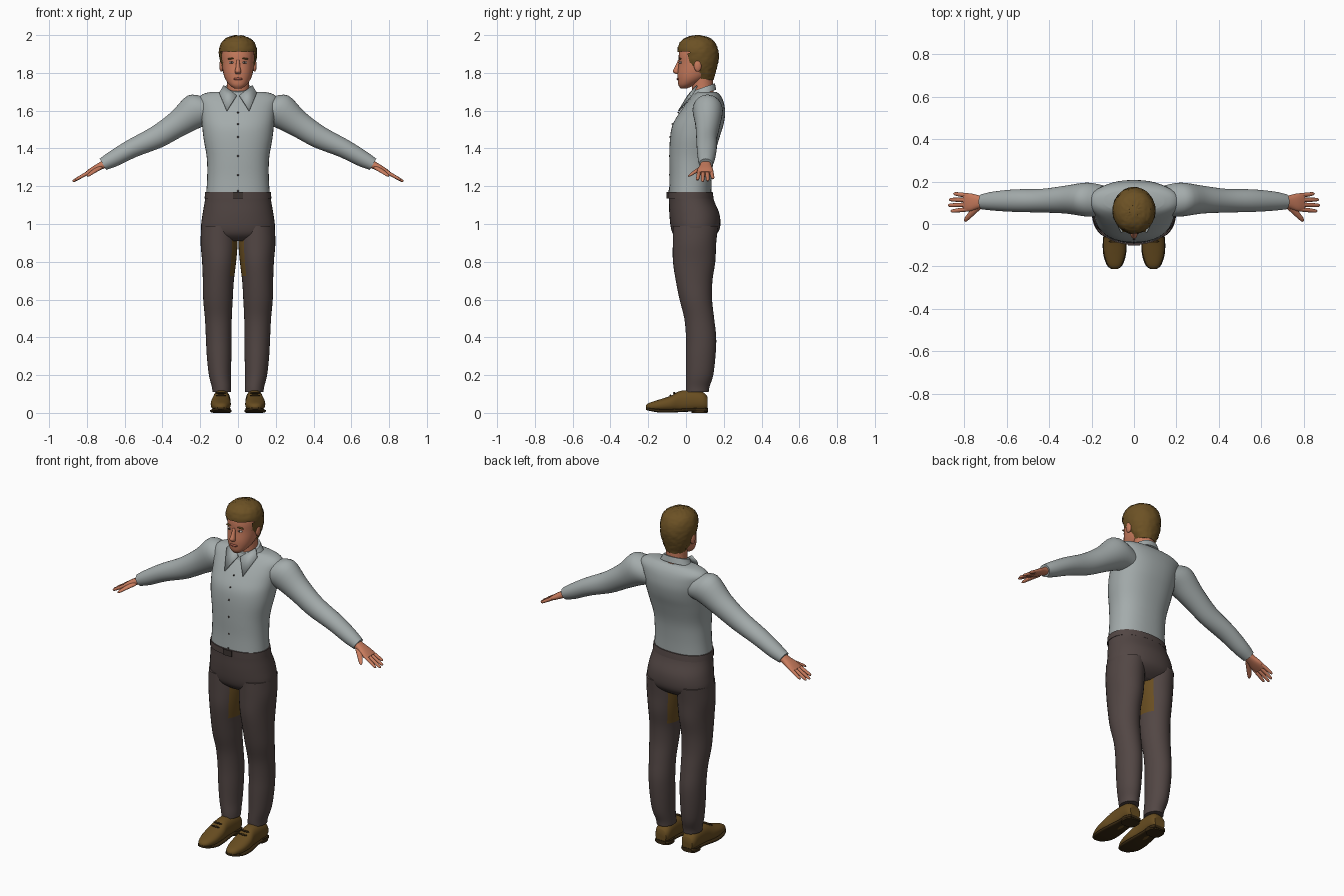
import bpy, bmesh, math, random
from mathutils import Vector, Matrix

random.seed(4)
cube = bpy.data.objects.get("Cube")
if cube:
    bpy.data.objects.remove(cube, do_unlink=True)


def material(name, rgb):
    m = bpy.data.materials.new(name)
    m.use_nodes = True
    colour = (*rgb, 1)
    m.diffuse_color = colour
    for node in m.node_tree.nodes:
        if node.type == 'BSDF_PRINCIPLED':
            node.inputs["Base Color"].default_value = colour
    return m


shirt = material("shirt grey", (.37, .41, .41))
trouser = material("trouser brown", (.085, .062, .058))
belt_mat = material("belt dark", (.045, .033, .03))
skin = material("skin", (.58, .2, .11))
lip = material("lip", (.36, .1, .065))
hair_mat = material("hair brown", (.15, .083, .018))
shoe_mat = material("shoe brown", (.14, .075, .015))
sole_mat = material("sole dark", (.04, .022, .006))
white = material("eye white", (.5, .42, .38))
dark = material("eye dark", (.03, .02, .015))

X, Y, Z = Vector((1, 0, 0)), Vector((0, 1, 0)), Vector((0, 0, 1))
parts = []


def finish(name, bm, mats, mirror=False):
    """Turn a bmesh into a named object, optionally mirrored in x."""
    mesh = bpy.data.meshes.new(name)
    bm.to_mesh(mesh)
    bm.free()
    for m in mats:
        mesh.materials.append(m)
    ob = bpy.data.objects.new(name, mesh)
    bpy.context.collection.objects.link(ob)
    if mirror:
        ob.modifiers.new("mirror", 'MIRROR').use_mirror_merge = False
    parts.append(ob)
    return ob


def smooth_rows(rows, steps):
    """Catmull-Rom curve through the cross-section rows."""
    out = []
    for i in range(len(rows) - 1):
        a, b, c, d = (rows[max(i - 1, 0)], rows[i], rows[i + 1],
                      rows[min(i + 2, len(rows) - 1)])
        for s in range(steps):
            t = s / steps
            out.append([q + t / 2 * (r - p + t * (2 * p - 5 * q + 4 * r - w
                        + t * (3 * (q - r) + w - p)))
                        for p, q, r, w in zip(a, b, c, d)])
    return out + [rows[-1]]


def loft_mesh(rows, u=X, v=Y, power=2, sides=32, steps=4):
    """Rows are x, y, z, radius along u, radius along v."""
    bm = bmesh.new()
    rings = []
    for x, y, z, ru, rv in smooth_rows(rows, steps):
        ring = []
        for k in range(sides):
            a = math.tau * k / sides
            c, s = math.cos(a), math.sin(a)
            c = math.copysign(abs(c) ** (2 / power), c)
            s = math.copysign(abs(s) ** (2 / power), s)
            ring.append(bm.verts.new(Vector((x, y, z)) + u * ru * c + v * rv * s))
        rings.append(ring)
    for lo, hi in zip(rings, rings[1:]):
        for k in range(sides):
            n = (k + 1) % sides
            bm.faces.new((lo[k], lo[n], hi[n], hi[k]))
    bm.faces.new(rings[0][::-1])
    bm.faces.new(rings[-1])
    bmesh.ops.recalc_face_normals(bm, faces=bm.faces)
    return bm


def loft(name, rows, mat, mirror=False, **kw):
    return finish(name, loft_mesh(rows, **kw), [mat], mirror)


def ball(name, loc, radii, mat, mirror=False, tilt=0):
    bm = bmesh.new()
    bmesh.ops.create_uvsphere(bm, u_segments=20, v_segments=12, radius=1)
    bm.transform(Matrix.Translation(loc) @ Matrix.Rotation(tilt, 4, 'Y')
                 @ Matrix.Diagonal((*radii, 1)))
    return finish(name, bm, [mat], mirror)


def upright(rows):
    """Centred rows given as z, y centre, half width, half depth."""
    return [(0, y, z, rx, ry) for z, y, rx, ry in rows]


# Shirt body and sleeves
body = upright([(1.165, .022, .168, .112), (1.25, .025, .163, .112),
                (1.35, .03, .165, .118), (1.45, .045, .182, .13),
                (1.52, .062, .19, .135), (1.58, .083, .197, .124),
                (1.63, .098, .205, .105), (1.665, .107, .21, .085),
                (1.688, .11, .185, .066), (1.7, .11, .14, .05)])
loft("shirt_body", body, shirt, power=2.3, sides=40)
arm_up = Vector((.5, 0, .87))
loft("sleeve", [(.14, .11, 1.6, .07, .085), (.22, .115, 1.6, .08, .092),
                (.32, .115, 1.53, .066, .07), (.43, .11, 1.46, .056, .06),
                (.56, .11, 1.4, .053, .05), (.66, .108, 1.345, .045, .043),
                (.715, .105, 1.316, .036, .034)], shirt, True, u=Y, v=arm_up)

# Collar band, collar points and buttons
loft("collar_band", [(0, .085, 1.685, .095, .075), (0, .088, 1.722, .072, .065)],
     shirt, v=Vector((0, 1, .35)))
bm = bmesh.new()
bm.faces.new([bm.verts.new(p) for p in ((.008, .008, 1.682), (.06, -.042, 1.6),
                                        (.1, .035, 1.695), (.076, .055, 1.735))])
flap = finish("collar_point", bm, [shirt], True)
flap.modifiers.new("thickness", 'SOLIDIFY').thickness = .008
for _, y, z, _, ry in body[:6]:
    ball("shirt_button", (0, y - ry, z + .01), (.005, .003, .005), belt_mat)

# Hands
loft("palm", [(.69, .105, 1.326, .026, .022), (.73, .104, 1.306, .031, .019),
              (.77, .102, 1.285, .042, .016), (.8, .102, 1.268, .041, .011)],
     skin, True, u=Y, v=arm_up, power=2.4)
for i, reach in enumerate((.862, .875, .87, .85)):
    y0, y1 = .069 + .022 * i, .061 + .027 * i
    mid = (.785 + reach) / 2
    loft("finger", [(.78, y0, 1.279, .01, .01),
                    (mid, (y0 + y1) / 2, 1.279 - .56 * (mid - .78), .01, .009),
                    (reach - .008, y1, 1.283 - .56 * (reach - .78), .008, .007),
                    (reach, y1, 1.279 - .56 * (reach - .78), .003, .003)],
         skin, True, u=Y, v=arm_up, sides=12, steps=3)
loft("thumb", [(.73, .085, 1.3, .016, .014), (.765, .05, 1.278, .014, .012),
               (.79, .023, 1.26, .01, .009), (.798, .013, 1.254, .004, .004)],
     skin, True, u=Vector((.7, .7, 0)), v=Vector((0, .3, .95)), sides=14)

# Hips, belt and buckle
loft("hips", upright([(1.17, .022, .171, .115), (1.12, .03, .176, .12),
                      (1.05, .045, .188, .133), (.98, .05, .195, .13),
                      (.94, .046, .175, .11), (.91, .042, .12, .07)]),
     trouser, power=2.2, sides=40)
loft("belt", upright([(1.135, .025, .177, .121), (1.17, .022, .174, .119)]),
     trouser, power=2.2, sides=40)
bm = bmesh.new()
bmesh.ops.create_cube(bm, size=1)
bm.transform(Matrix.Translation((0, -.096, 1.152)) @ Matrix.Diagonal((.055, .012, .034, 1)))
finish("belt_buckle", bm, [belt_mat])

# Trouser legs, with the brown patch on the inner thigh
bm = loft_mesh([(.1, .05, .99, .094, .12), (.1, .045, .9, .098, .115),
                (.1, .043, .8, .09, .112), (.104, .043, .7, .082, .097),
                (.106, .052, .6, .078, .086), (.104, .07, .5, .071, .079),
                (.102, .08, .4, .068, .08), (.1, .078, .3, .065, .078),
                (.096, .072, .2, .058, .072), (.088, .062, .14, .051, .063),
                (.086, .06, .11, .049, .06)])
for f in bm.faces:
    c = f.calc_center_median()
    if f.normal.x < -.8 and .73 < c.z < .94:
        f.material_index = 1
finish("trouser_leg", bm, [trouser, shoe_mat], True)

# Shoes with soles and heels
loft("shoe", [(.091, -.212, .03, .01, .009), (.091, -.195, .033, .032, .02),
              (.091, -.14, .04, .05, .031), (.091, -.08, .049, .053, .042),
              (.089, -.03, .06, .046, .056), (.087, .04, .064, .046, .056),
              (.086, .09, .06, .045, .05), (.086, .114, .05, .034, .036)],
     shoe_mat, True, v=Z, power=2.3)
loft("sole", [(.091, -.213, .023, .012, .006), (.091, -.195, .019, .036, .008),
              (.091, -.14, .011, .054, .009), (.091, -.07, .011, .055, .009),
              (.088, .02, .016, .045, .009), (.086, .09, .015, .048, .009),
              (.086, .117, .015, .035, .008)], sole_mat, True, v=Z, power=4)
loft("heel", [(.086, .072, 0, .047, .043), (.086, .072, .025, .047, .044)],
     sole_mat, True, power=2.6)
for z, y in ((.092, -.082), (.105, -.062)):
    ball("shoe_lace", (.09, y, z), (.028, .006, .005), sole_mat, True)

# Neck and head
loft("neck", upright([(1.65, .095, .062, .06), (1.72, .088, .058, .056),
                      (1.8, .085, .06, .058)]), skin)
loft("head", upright([(1.717, -.012, .018, .016), (1.735, .002, .044, .042),
                      (1.765, .027, .066, .071), (1.8, .046, .078, .091),
                      (1.85, .06, .085, .099), (1.9, .062, .086, .1),
                      (1.95, .064, .074, .088), (1.98, .064, .04, .05)]),
     skin, power=2.1)
loft("nose", upright([(1.868, -.034, .008, .008), (1.835, -.043, .011, .014),
                      (1.808, -.05, .016, .02), (1.795, -.043, .012, .012)]),
     skin, sides=16)
ball("ear", (.088, .062, 1.838), (.011, .02, .032), skin, True)
ball("eye", (.034, -.028, 1.855), (.015, .009, .007), white, True)
ball("iris", (.034, -.034, 1.855), (.006, .005, .006), dark, True)
ball("eyebrow", (.036, -.031, 1.876), (.021, .008, .004), hair_mat, True, .1)
ball("lips", (0, -.041, 1.768), (.025, .009, .007), lip)

# Hair, trimmed along the hairline and slightly roughened
bm = loft_mesh(upright([(1.762, .09, .055, .055), (1.8, .085, .076, .071),
                        (1.84, .075, .091, .092), (1.88, .067, .098, .107),
                        (1.92, .062, .1, .108), (1.96, .06, .088, .093),
                        (1.985, .06, .06, .065), (1.998, .058, .02, .02)]),
               sides=48, steps=5)


def below_hairline(c):
    if c.y < .015:
        return c.z < 1.908
    return c.y < .048 and c.z < 1.825 or c.y < .08 and c.z < 1.8


bmesh.ops.delete(bm, geom=[f for f in bm.faces if below_hairline(f.calc_center_median())],
                 context='FACES')
for v in bm.verts:
    v.co += Vector([random.uniform(-.002, .002) for _ in range(3)])
finish("hair", bm, [hair_mat])

# Smooth shading with crisp edges
bpy.ops.object.select_all(action='DESELECT')
for ob in parts:
    ob.select_set(True)
bpy.context.view_layer.objects.active = parts[0]
bpy.ops.object.shade_smooth_by_angle(angle=math.radians(50))
